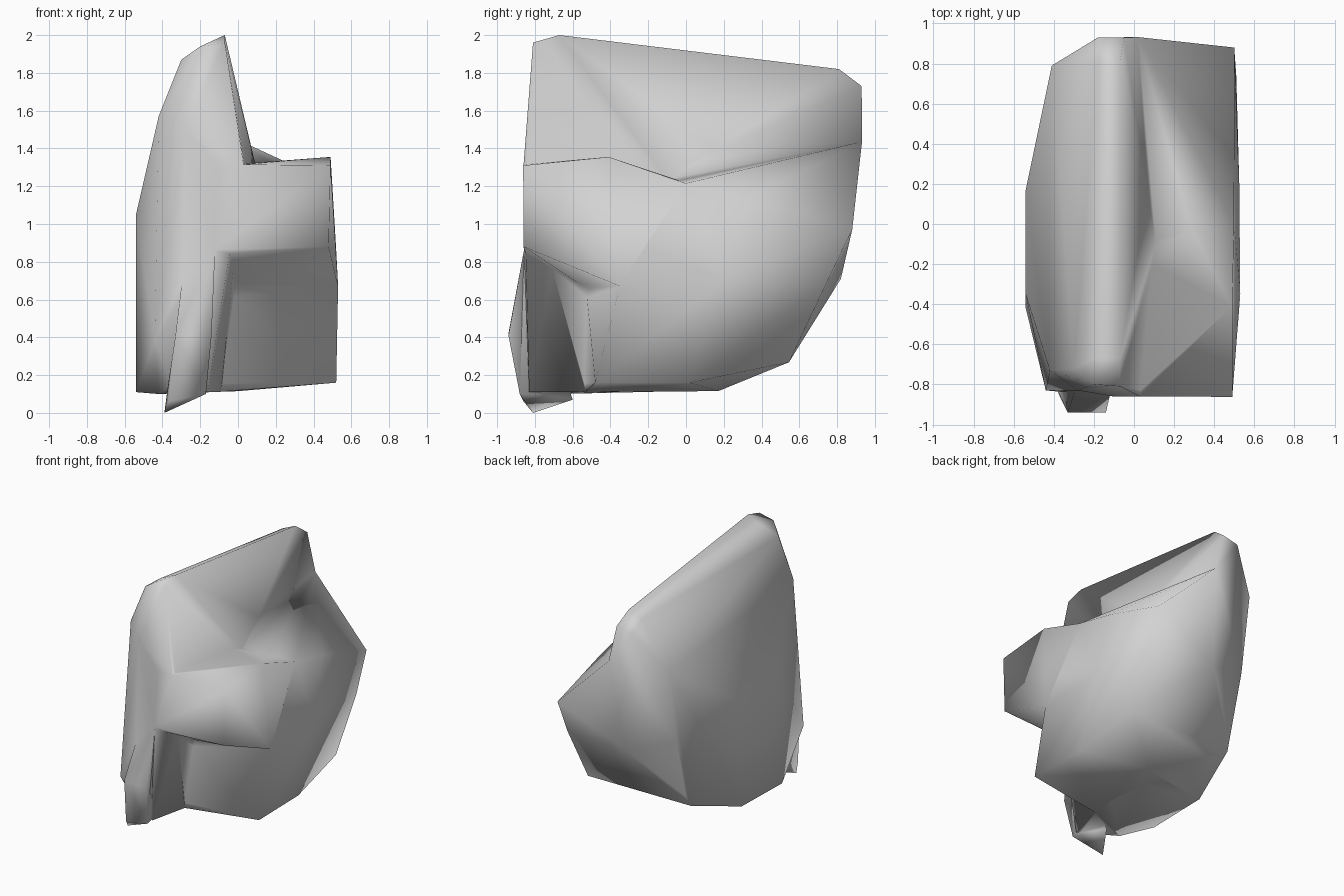
import bpy, bmesh, math

stone = bpy.data.materials.new("grey_stone")
stone.diffuse_color = (0.65, 0.65, 0.65, 1)


def hull(name, pts):
    """Chiselled convex chunk from its corner points."""
    bm = bmesh.new()
    for p in pts:
        bm.verts.new(p)
    bmesh.ops.convex_hull(bm, input=bm.verts)
    loose = [v for v in bm.verts if not v.link_faces]
    bmesh.ops.delete(bm, geom=loose, context='VERTS')
    bmesh.ops.recalc_face_normals(bm, faces=bm.faces)
    me = bpy.data.meshes.new(name)
    bm.to_mesh(me)
    bm.free()
    me.materials.append(stone)
    ob = bpy.data.objects.new(name, me)
    bpy.context.collection.objects.link(ob)
    return ob


# tall slab with the sloping ridge
slab = hull("rock", [
    (-0.20, -0.80, 1.94), (-0.07, -0.81, 1.96), (-0.07, -0.67, 2.00), (-0.20, -0.67, 1.94),
    (-0.07, 0.81, 1.82), (-0.18, 0.81, 1.77), (-0.18, 0.93, 1.70), (-0.05, 0.93, 1.73),
    (0.02, 0.94, 1.45), (-0.27, 0.84, 1.58), (-0.41, 0.79, 1.42), (-0.41, 0.70, 0.83),
    (-0.30, -0.72, 1.87), (-0.42, -0.73, 1.57), (-0.28, -0.83, 1.50), (0.03, -0.86, 1.32),
    (0.07, 0.15, 1.39), (0.11, -0.1, 1.24), (-0.54, 0.17, 1.00), (-0.54, -0.35, 1.05),
    (-0.54, -0.42, 0.11), (-0.54, 0.08, 0.12), (-0.43, 0.54, 0.26), (-0.44, -0.83, 0.38),
    (-0.42, -0.66, 0.10), (-0.10, -0.86, 0.86), (-0.16, -0.83, 0.11), (-0.09, -0.53, 0.11),
    (0.0, 0.16, 0.12)])

# shoulder overhanging the front right corner
shoulder = hull("shoulder", [
    (0.03, -0.861, 1.315), (0.49, -0.862, 1.31), (0.48, -0.86, 0.88), (-0.10, -0.866, 0.85),
    (0.49, -0.41, 1.355), (0.531, -0.352, 0.67), (0.50, 0.0, 1.22), (0.10, -0.1, 1.25),
    (-0.1, -0.1, 1.25), (-0.1, -0.86, 1.31), (-0.08, -0.53, 0.66), (0.3, 0.1, 0.8)])

# rear and lower right body, set back under the shoulder
body = hull("body", [
    (0.10, -0.09, 1.24), (0.501, 0.0, 1.215), (0.50, 0.33, 1.14), (0.50, 0.88, 0.97),
    (0.015, 0.936, 1.44), (-0.405, 0.695, 0.825), (-0.425, 0.535, 0.265), (-0.50, 0.06, 0.125),
    (0.51, 0.74, 0.68), (-0.05, 0.82, 0.71), (0.525, 0.20, 0.70), (0.53, -0.35, 0.675),
    (0.52, -0.48, 0.16), (0.51, 0.02, 0.16), (0.48, 0.19, 0.24), (0.0, 0.17, 0.115),
    (0.47, 0.545, 0.268), (-0.085, -0.54, 0.112), (-0.085, -0.53, 0.665)])

# foot jutting out at the front left
foot = hull("foot", [
    (-0.33, -0.94, 0.42), (-0.14, -0.94, 0.41), (-0.39, -0.81, 0.0), (-0.37, -0.86, 0.06),
    (-0.17, -0.88, 0.10), (-0.25, -0.60, 0.07), (-0.29, -0.82, 0.75), (-0.12, -0.86, 0.87),
    (-0.25, -0.5, 0.6)])

# fuse the chunks into one rock
bpy.context.view_layer.objects.active = slab
for part in (shoulder, body, foot):
    m = slab.modifiers.new("fuse", 'BOOLEAN')
    m.operation = 'UNION'
    m.solver = 'EXACT'
    m.object = part
    bpy.ops.object.modifier_apply(modifier=m.name)
    bpy.data.objects.remove(part)

# clean tiny seams and shade smooth
bm = bmesh.new()
bm.from_mesh(slab.data)
bmesh.ops.remove_doubles(bm, verts=bm.verts, dist=0.03)
bmesh.ops.triangulate(bm, faces=bm.faces)
bm.to_mesh(slab.data)
bm.free()
slab.select_set(True)
bpy.ops.object.shade_smooth_by_angle(angle=math.radians(125))
